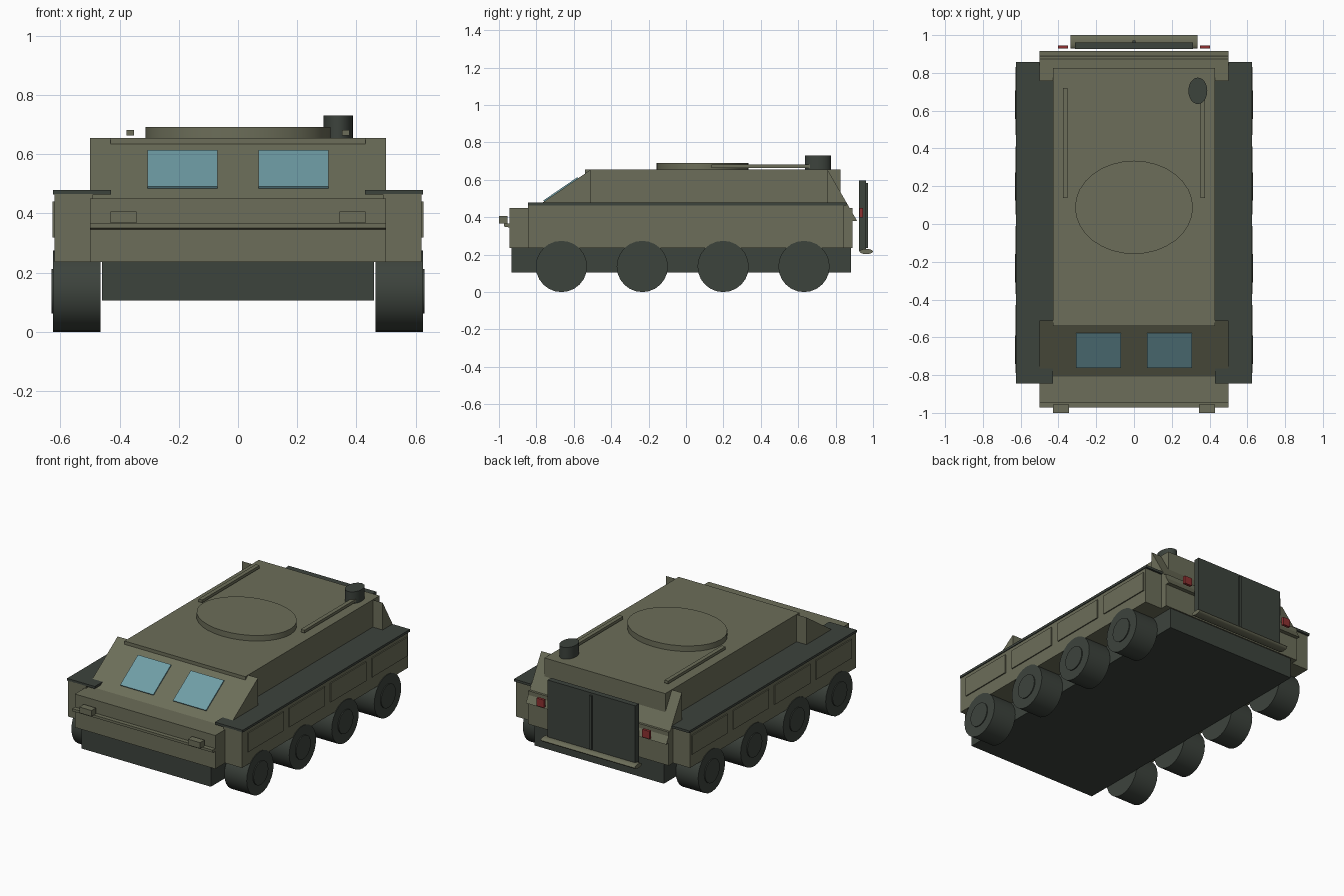
import bpy, bmesh, math
from mathutils import Matrix, Vector

if "Cube" in bpy.data.objects:
    bpy.data.objects.remove(bpy.data.objects["Cube"])


def material(name, r, g, b):
    m = bpy.data.materials.new(name)
    m.diffuse_color = (r, g, b, 1)
    m.use_nodes = True
    m.node_tree.nodes["Principled BSDF"].inputs["Base Color"].default_value = m.diffuse_color
    return m


OLIVE = material("olive_paint", 0.150, 0.155, 0.100)
DARK = material("dark_grey_green", 0.046, 0.056, 0.046)
GLASS = material("blue_glass", 0.160, 0.340, 0.380)
RED = material("red_lamp", 0.270, 0.030, 0.030)


def finish(name, bm, mat, smooth=False):
    bmesh.ops.recalc_face_normals(bm, faces=bm.faces)
    me = bpy.data.meshes.new(name)
    bm.to_mesh(me)
    bm.free()
    me.materials.append(mat)
    ob = bpy.data.objects.new(name, me)
    bpy.context.collection.objects.link(ob)
    if smooth:
        bpy.ops.object.select_all(action='DESELECT')
        ob.select_set(True)
        bpy.context.view_layer.objects.active = ob
        bpy.ops.object.shade_smooth_by_angle(angle=math.radians(35))
    return ob


def box(name, x, y, z, mat):
    """Box from (min, max) ranges on each axis."""
    bm = bmesh.new()
    bmesh.ops.create_cube(bm, size=1)
    for v in bm.verts:
        v.co = [r[0] + (c + 0.5) * (r[1] - r[0]) for c, r in zip(v.co, (x, y, z))]
    return finish(name, bm, mat)


def prism(name, profile, x, mat):
    """Side profile of (y, z) points extruded across x."""
    bm = bmesh.new()
    f = bm.faces.new([bm.verts.new((x[0], y, z)) for y, z in profile])
    new = bmesh.ops.extrude_face_region(bm, geom=[f])["geom"]
    for v in new:
        if isinstance(v, bmesh.types.BMVert):
            v.co.x = x[1]
    return finish(name, bm, mat)


def cylinder(name, center, radii, depth, mat, axis='Z', sides=24):
    """Elliptical cylinder; along X the radii are (z, y)."""
    bm = bmesh.new()
    bmesh.ops.create_cone(bm, cap_ends=True, segments=sides, radius1=1, radius2=1, depth=depth)
    bm.transform(Matrix.Diagonal((radii[0], radii[1], 1, 1)))
    if axis == 'X':
        bm.transform(Matrix.Rotation(math.pi / 2, 4, 'Y'))
    bm.transform(Matrix.Translation(Vector(center)))
    return finish(name, bm, mat, True)


def span(side, a, b):
    return tuple(sorted((side * a, side * b)))


# Hull
box("lower_hull", (-0.46, 0.46), (-0.933, 0.882), (0.105, 0.236), DARK)
box("main_hull", (-0.5, 0.5), (-0.945, 0.89), (0.235, 0.45), OLIVE)
box("cabin", (-0.43, 0.43), (-0.54, 0.825), (0.44, 0.655), OLIVE)
prism("front_slope", [(-0.81, 0.449), (-0.51, 0.654), (-0.51, 0.449)], (-0.5, 0.5), OLIVE)
prism("rear_slope", [(0.757, 0.654), (0.915, 0.38), (0.757, 0.38)], (-0.5, 0.5), OLIVE)
prism("front_ledge", [(-0.94, 0.345), (-0.972, 0.35), (-0.972, 0.366), (-0.94, 0.366)],
      (-0.5, 0.5), OLIVE)

# Roof ring and exhaust
cylinder("roof_ring", (0, 0.088, 0.67), (0.312, 0.247), 0.042, OLIVE, sides=32)
cylinder("exhaust_stack", (0.338, 0.705, 0.69), (0.05, 0.07), 0.08, DARK)

# Rear door, its centre seam and the step below
box("rear_door", (-0.312, 0.312), (0.926, 0.962), (0.22, 0.597), DARK)
box("door_seam", (-0.008, 0.008), (0.96, 0.972), (0.235, 0.582), DARK)
cylinder("rear_step", (0, 0.964, 0.217), (0.014, 0.036), 0.67, OLIVE, 'X', 16)

# Parts repeated on both sides
slope = 0.205 / 0.3
for s, tag in ((-1, "left"), (1, "right")):
    box(tag + "_sponson", span(s, 0.49, 0.62), (-0.845, 0.845), (0.235, 0.466), OLIVE)
    box(tag + "_fender", span(s, 0.428, 0.625), (-0.845, 0.857), (0.464, 0.479), DARK)
    box(tag + "_headlight", span(s, 0.343, 0.43), (-1.0, -0.955), (0.368, 0.406), OLIVE)
    box(tag + "_tail_light", span(s, 0.35, 0.402), (0.928, 0.945), (0.4, 0.45), RED)
    box(tag + "_roof_rail", span(s, 0.351, 0.377), (0.137, 0.72), (0.663, 0.681), OLIVE)

    # Window plate lying on the front slope
    zs = [0.449 + (y + 0.81) * slope for y in (-0.757, -0.575)]
    prism(tag + "_window", [(-0.757, zs[0] - 0.002), (-0.575, zs[1] - 0.002),
                            (-0.58, zs[1] + 0.005), (-0.762, zs[0] + 0.005)],
          span(s, 0.07, 0.306), GLASS)

    # Wheels with hubs, and the side panels above them
    for i in range(4):
        y = -0.666 + i * 0.4323
        cylinder(f"{tag}_wheel_{i + 1}", (s * 0.5445, y, 0.137), (0.137, 0.137), 0.159, DARK, 'X')
        cylinder(f"{tag}_hub_{i + 1}", (s * 0.61, y, 0.137), (0.075, 0.075), 0.04, DARK, 'X')
        yp = -0.61 + i * 0.42
        box(f"{tag}_side_panel_{i + 1}", span(s, 0.61, 0.627),
            (yp - 0.18, yp + 0.18), (0.318, 0.44), OLIVE)
